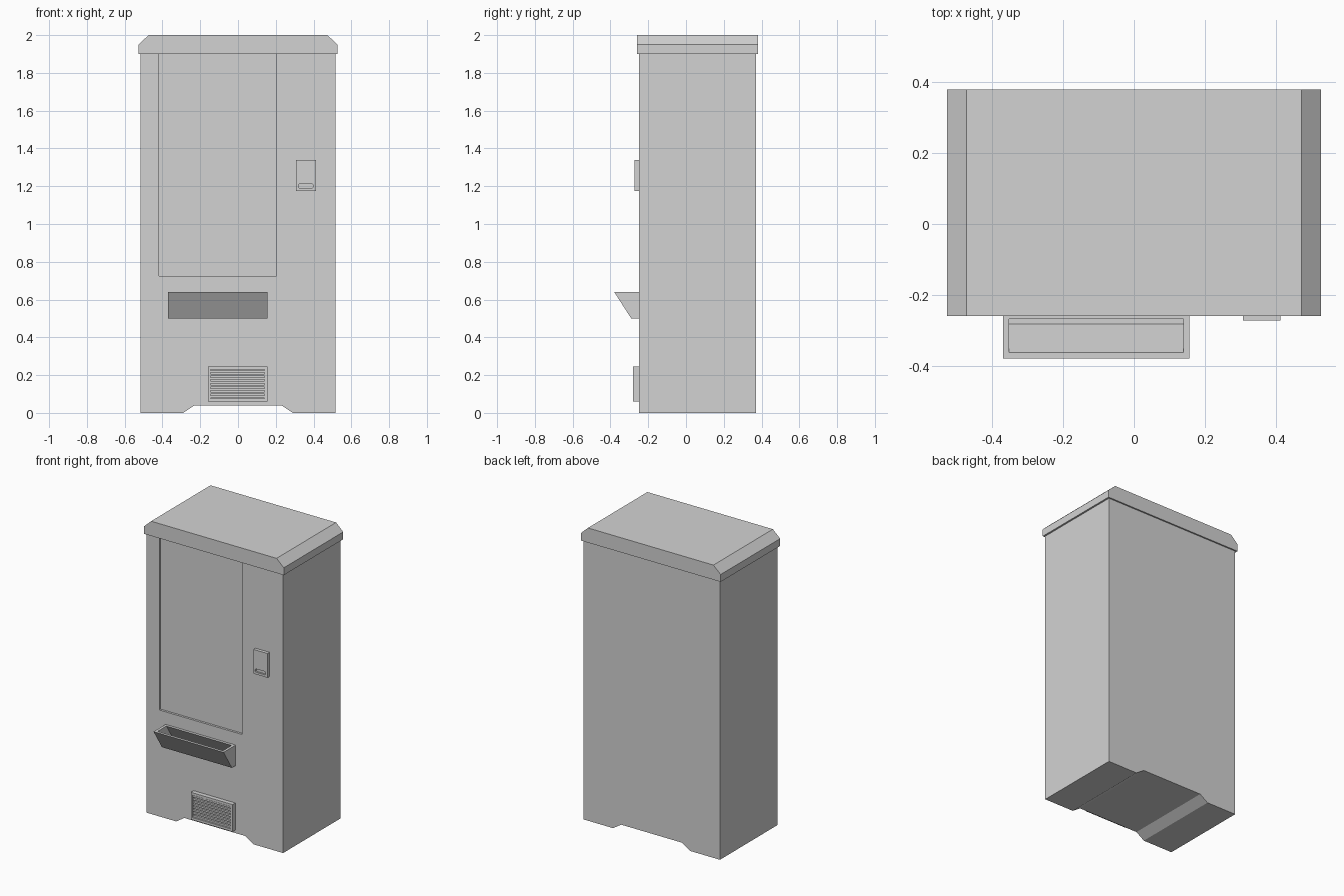
import bpy
import bmesh

cube = bpy.data.objects.get("Cube")
if cube:
    bpy.data.objects.remove(cube, do_unlink=True)

grey = bpy.data.materials.new("light_grey")
grey.use_nodes = True
grey.diffuse_color = (0.65, 0.65, 0.65, 1)
grey.node_tree.nodes["Principled BSDF"].inputs["Base Color"].default_value = grey.diffuse_color


def prism(name, profile, axis, lo, hi):
    """Extrude a profile of (x, z) points along y, or (y, z) points along x."""
    bm = bmesh.new()
    place = (lambda p, d: (p[0], d, p[1])) if axis == "y" else (lambda p, d: (d, p[0], p[1]))
    ends = [[bm.verts.new(place(p, d)) for p in profile] for d in (lo, hi)]
    for end in ends:
        bm.faces.new(end)
    n = len(profile)
    for i in range(n):
        j = (i + 1) % n
        bm.faces.new((ends[0][i], ends[0][j], ends[1][j], ends[1][i]))
    bmesh.ops.recalc_face_normals(bm, faces=bm.faces)
    mesh = bpy.data.meshes.new(name)
    bm.to_mesh(mesh)
    bm.free()
    mesh.materials.append(grey)
    obj = bpy.data.objects.new(name, mesh)
    bpy.context.collection.objects.link(obj)
    return obj


def box(name, x0, x1, y0, y1, z0, z1):
    return prism(name, [(x0, z0), (x1, z0), (x1, z1), (x0, z1)], "y", y0, y1)


def carve(obj, *cutters):
    """Subtract the cutters and bake the result."""
    for c in cutters:
        m = obj.modifiers.new("cut", "BOOLEAN")
        m.operation = "DIFFERENCE"
        m.solver = "EXACT"
        m.object = c
    graph = bpy.context.evaluated_depsgraph_get()
    graph.update()
    mesh = bpy.data.meshes.new_from_object(obj.evaluated_get(graph))
    obj.modifiers.clear()
    obj.data = mesh


def mirrored(half):
    """Close a right-hand half profile across x = 0."""
    return half + [(-x, z) for x, z in reversed(half)]


FRONT = -0.25

# Cabinet with a raised channel between the feet, and the overhanging roof
cabinet = prism("cabinet", mirrored([(0.23, 0.04), (0.29, 0), (0.515, 0), (0.515, 1.92)]),
                "y", FRONT, 0.37)
prism("roof", mirrored([(0.527, 1.9), (0.527, 1.95), (0.473, 2)]), "y", -0.26, 0.38)

# Delivery tray: wedge with a slanted pocket running into the cabinet
tray = prism("delivery_tray", [(-0.38, 0.64), (-0.29, 0.5), (-0.24, 0.5), (-0.24, 0.64)],
             "x", -0.37, 0.157)
SLOPE = -0.09 / 0.14
pocket_profile = [(y + SLOPE * (z - 0.64), z)
                  for y, z in ((-0.362, 0.7), (-0.362, 0.515), (-0.268, 0.515), (-0.268, 0.7))]
pocket = prism("pocket_cutter", pocket_profile, "x", -0.352, 0.14)
window = box("window_cutter", -0.418, 0.205, -0.4, FRONT + 0.015, 0.725, 1.95)
carve(cabinet, window, pocket)
carve(tray, pocket)

# Coin panel with a recessed slot
panel = box("coin_panel", 0.308, 0.413, -0.272, -0.24, 1.175, 1.34)
slot = prism("slot_cutter", [(0.32, 1.195), (0.325, 1.19), (0.393, 1.19), (0.398, 1.195),
                             (0.398, 1.207), (0.393, 1.212), (0.325, 1.212), (0.32, 1.207)],
             "y", -0.3, -0.26)
carve(panel, slot)

# Vent frame with horizontal slats
vent = box("vent_frame", -0.16, 0.155, -0.28, -0.24, 0.06, 0.245)
opening = box("vent_cutter", -0.146, 0.141, -0.3, -0.26, 0.076, 0.229)
carve(vent, opening)
SLATS = 8
pitch = 0.153 / SLATS
for i in range(SLATS):
    z = 0.076 + pitch * (i + 0.2)
    box(f"vent_slat_{i + 1}", -0.146, 0.141, -0.275, -0.255, z, z + pitch * 0.6)

for cutter in (pocket, window, slot, opening):
    bpy.data.objects.remove(cutter, do_unlink=True)
